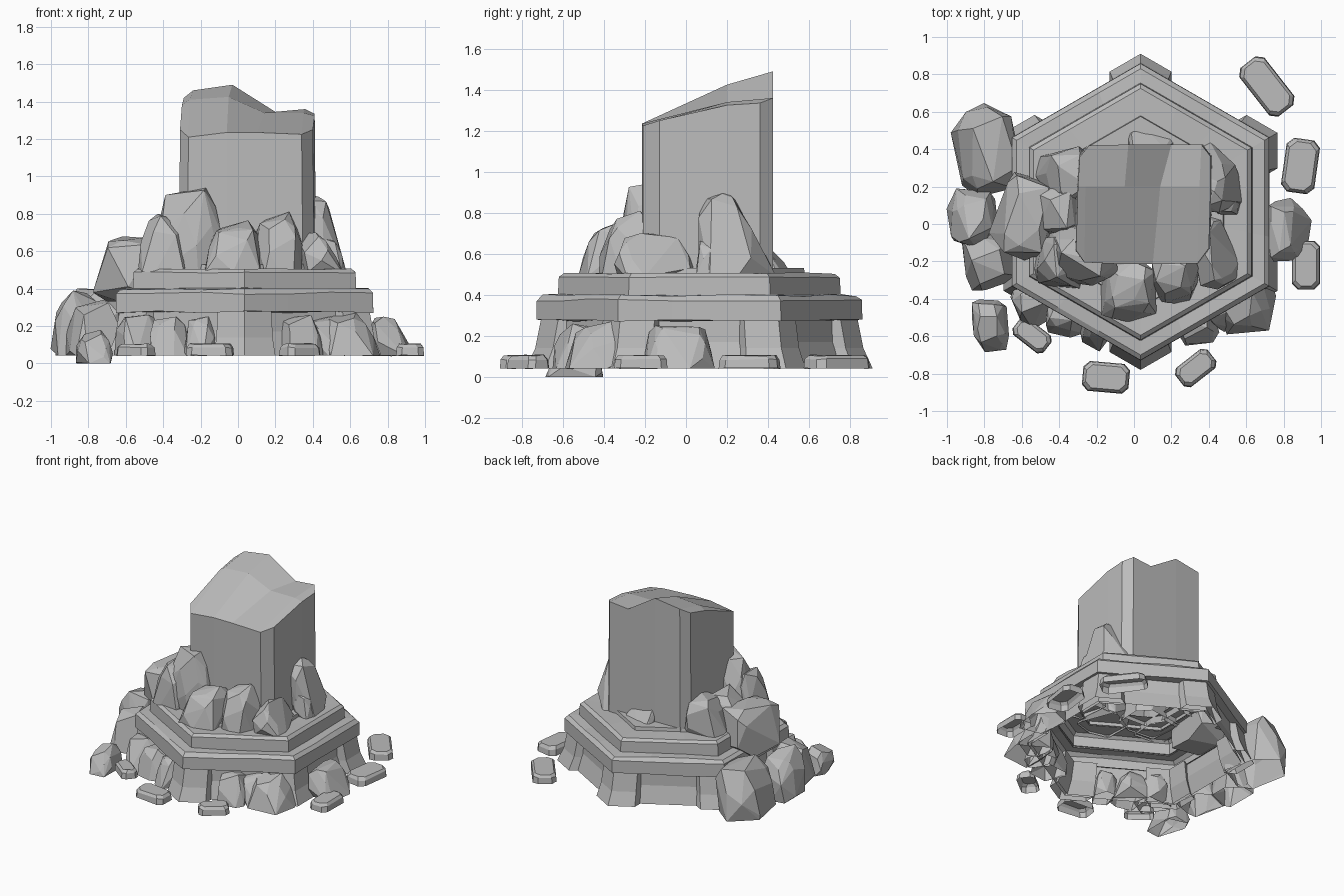
import bpy
import bmesh
import math
import random
from mathutils import Vector, Matrix

cube = bpy.data.objects.get("Cube")
if cube:
    bpy.data.objects.remove(cube, do_unlink=True)

CENTRE = Vector((0.035, 0.065, 0))
GROUND = 0.042
rng = random.Random(5)

stone = bpy.data.materials.new("grey stone")
stone.use_nodes = True
GREY = (0.5, 0.5, 0.5, 1)
stone.diffuse_color = GREY
stone.node_tree.nodes["Principled BSDF"].inputs["Base Color"].default_value = GREY


def finish(name, bm):
    mesh = bpy.data.meshes.new(name)
    bm.to_mesh(mesh)
    bm.free()
    mesh.materials.append(stone)
    obj = bpy.data.objects.new(name, mesh)
    bpy.context.collection.objects.link(obj)
    return obj


def loft(name, rings, cap_end=False):
    """Skin a list of equally long clockwise loops, from the bottom up."""
    bm = bmesh.new()
    rows = [[bm.verts.new(p) for p in ring] for ring in rings]
    for a, b in zip(rows, rows[1:]):
        for i in range(len(a)):
            j = (i + 1) % len(a)
            bm.faces.new((a[j], a[i], b[i], b[j]))
    if cap_end:
        bm.faces.new(rows[-1][::-1])
    return finish(name, bm)


def hex_ring(radius, z, wobble=0.0, parts=3):
    """Hexagon with a corner towards the back, each side split in parts."""
    corners = [Vector((math.sin(k * math.pi / 3), math.cos(k * math.pi / 3), 0)) * radius
               for k in range(6)]
    points = []
    for k in range(6):
        for s in range(parts):
            p = corners[k].lerp(corners[(k + 1) % 6], s / parts) + CENTRE
            p.z = z + rng.uniform(-wobble, wobble)
            points.append(p)
    return points


def hex_shell(name, profile, wobble):
    return loft(name, [hex_ring(r, z, wobble) for r, z in profile])


def boulder(name, x, y, low, high, width, depth, turn=0, lean=(0, 0),
            boxy=0.57, count=24, seated=True):
    """Faceted convex stone; a seated one is widest at its open, flat base."""
    lowest = -0.35 if seated else -1
    pts = []
    for i in range(count):
        h = 1 - (1 - lowest) * (i + 0.5) / count
        a = i * 2.39996 + rng.uniform(-0.4, 0.4)
        r = math.sqrt(1 - h * h)
        p = Vector((r * math.cos(a), r * math.sin(a), max(h, 0) if seated else h))
        grow = 1 + rng.uniform(-0.1, 0.1)
        pts.append(Vector([math.copysign(abs(c) ** boxy, c) * grow for c in p]))
    # stretch the stone to its exact box, then lean the top over
    for k, (start, end) in enumerate(((-width, width), (-depth, depth), (0, high - low))):
        lo, hi = min(p[k] for p in pts), max(p[k] for p in pts)
        for p in pts:
            p[k] = start + (end - start) * (p[k] - lo) / (hi - lo)
    for p in pts:
        t = p.z / (high - low)
        p.x = p.x * (1 - abs(lean[0]) * t) + lean[0] * width * t
        p.y = p.y * (1 - abs(lean[1]) * t) + lean[1] * depth * t
    bm = bmesh.new()
    matrix = Matrix.Translation((x, y, low)) @ Matrix.Rotation(math.radians(turn), 4, 'Z')
    for p in pts:
        bm.verts.new(matrix @ p)
    bmesh.ops.convex_hull(bm, input=bm.verts)
    loose = [v for v in bm.verts if not v.link_faces]
    bmesh.ops.delete(bm, geom=loose, context='VERTS')
    bmesh.ops.recalc_face_normals(bm, faces=bm.faces)
    bmesh.ops.dissolve_limit(bm, angle_limit=math.radians(9), verts=bm.verts, edges=bm.edges)
    if seated:
        bm.normal_update()
        base = [f for f in bm.faces if f.normal.z < -0.95]
        bmesh.ops.delete(bm, geom=base, context='FACES')
    return finish(name, bm)


# Stepped hexagonal plinth, a hollow shell
hex_shell("foot_wall", [(0.78, GROUND), (0.735, 0.17), (0.73, 0.28)], 0)
hex_shell("lower_tier", [(0.72, 0.275), (0.795, 0.275), (0.793, 0.375), (0.765, 0.398),
                         (0.68, 0.4)], 0.006)
hex_shell("upper_tier", [(0.69, 0.395), (0.685, 0.485), (0.66, 0.505), (0.505, 0.505)], 0.004)
hex_shell("top_step", [(0.515, 0.5), (0.51, 0.53), (0.36, 0.53)], 0.002)

# Angled buttress on each corner
for k in range(6):
    spin = Matrix.Translation(CENTRE) @ Matrix.Rotation(-k * math.pi / 3, 4, 'Z')
    rings = []
    for r, w, z in ((0.845, 0.165, GROUND), (0.8, 0.15, 0.14), (0.772, 0.145, 0.28)):
        drop, inner = w * 0.577, 0.09
        outline = ((0, r), (w, r - drop), (w, r - drop - inner), (0, r - inner),
                   (-w, r - drop - inner), (-w, r - drop))
        rings.append([spin @ Vector((x, y, z)) for x, y in outline])
    loft(f"buttress_{k + 1}", rings)

# Broken pillar: the slanted top is a grid of three rows from front to back
front = [(-0.31, -0.14, 1.25), (-0.265, -0.205, 1.21), (-0.06, -0.215, 1.235),
         (0.1, -0.215, 1.235), (0.34, -0.21, 1.225), (0.4, -0.13, 1.25)]
middle = [(-0.3, 0.2, 1.38), (-0.26, 0.2, 1.41), (-0.05, 0.2, 1.425),
          (0.14, 0.2, 1.34), (0.35, 0.2, 1.34), (0.41, 0.2, 1.325)]
back = [(-0.29, 0.36, 1.42), (-0.24, 0.42, 1.46), (-0.03, 0.425, 1.49),
        (0.2, 0.425, 1.345), (0.36, 0.425, 1.36), (0.41, 0.36, 1.335)]
bm = bmesh.new()
grid = [[bm.verts.new(p) for p in row] for row in (front, middle, back)]
for a, b in zip(grid, grid[1:]):
    for i in range(len(a) - 1):
        bm.faces.new((a[i], a[i + 1], b[i + 1], b[i]))
rim = grid[0] + [grid[1][-1]] + grid[2][::-1] + [grid[1][0]]
foot = [bm.verts.new((v.co.x * 1.02, v.co.y, 0.5)) for v in rim]
for i in range(len(rim)):
    j = (i + 1) % len(rim)
    bm.faces.new((rim[j], rim[i], foot[i], foot[j]))
finish("broken_pillar", bm)

# Boulders heaped around the pillar: x, y, height, half width, half depth, turn, lean
upper = [
    (-0.28, -0.16, 0.94, 0.2, 0.17, 0, (0.15, 0)),
    (-0.4, -0.2, 0.8, 0.15, 0.15, 0, (0.2, 0.1)),
    (-0.03, -0.36, 0.765, 0.15, 0.18, 0, (0.1, 0.3)),
    (0.22, -0.29, 0.81, 0.125, 0.15, 0, (0, 0.2)),
    (0.43, -0.14, 0.7, 0.12, 0.21, 10, (-0.5, -0.1)),
    (0.5, 0.14, 0.67, 0.08, 0.09, 0, (-0.3, -0.4)),
    (0.45, 0.25, 0.9, 0.13, 0.19, 0, (-0.4, -0.5)),
    (-0.37, 0.26, 0.76, 0.16, 0.14, 20, (0.3, 0)),
    (-0.43, 0.08, 0.74, 0.14, 0.14, 0, (0.3, 0)),
    (0.1, 0.41, 0.66, 0.14, 0.1, -10, (-0.3, -0.6)),
]
for i, (x, y, top, w, d, turn, lean) in enumerate(upper):
    boulder(f"upper_boulder_{i + 1}", x, y, 0.49, top, w, d, turn, lean)

# Large boulder lodged against the tiers
boulder("lodged_boulder", -0.6, 0.04, 0.33, 0.68, 0.175, 0.23, -8, (0.25, 0), seated=False)

# Boulders leaning against the foot
lower = [
    (-0.79, 0.4, 0.4, 0.175, 0.245, 10, (0.1, 0)),
    (-0.87, 0.03, 0.39, 0.135, 0.16, 0, (0.1, 0)),
    (-0.78, -0.2, 0.34, 0.14, 0.15, 15, (0.2, 0.1)),
    (-0.53, -0.42, 0.26, 0.12, 0.12, 30, (0.1, 0.3)),
    (-0.36, -0.49, 0.25, 0.11, 0.13, 0, (0, 0.3)),
    (-0.2, -0.57, 0.25, 0.08, 0.1, -20, (0, 0.3)),
    (0.33, -0.55, 0.26, 0.11, 0.11, 20, (0, 0.3)),
    (0.47, -0.46, 0.25, 0.1, 0.12, 30, (0, 0.3)),
    (0.61, -0.42, 0.27, 0.15, 0.17, 0, (-0.2, 0.2)),
    (0.82, -0.03, 0.25, 0.13, 0.17, 0, (-0.4, -0.1)),
]
for i, (x, y, top, w, d, turn, lean) in enumerate(lower):
    boulder(f"lower_boulder_{i + 1}", x, y, GROUND, top, w, d, turn, lean)
boulder("loose_boulder", -0.765, -0.54, 0, 0.18, 0.1, 0.145, 10, (0, 0.15), boxy=0.75)

# Flat chamfered slabs scattered on the ground: x, y, half width, half depth, turn
slabs = [
    (-0.15, -0.82, 0.125, 0.08, -5),
    (0.33, -0.77, 0.11, 0.065, 38),
    (0.92, -0.22, 0.075, 0.13, 0),
    (0.89, 0.31, 0.09, 0.145, -8),
    (0.71, 0.735, 0.085, 0.165, 38),
    (-0.545, -0.595, 0.105, 0.06, -38),
]
for i, (x, y, w, d, turn) in enumerate(slabs):
    spin = Matrix.Translation((x, y, 0)) @ Matrix.Rotation(math.radians(turn), 4, 'Z')
    cut = 0.4 * min(w, d)
    rings = []
    for inset, z in ((0, GROUND), (0.004, 0.085), (0.018, 0.105)):
        a, b = w - inset, d - inset
        outline = ((a, b - cut), (a, cut - b), (a - cut, -b), (cut - a, -b),
                   (-a, cut - b), (-a, b - cut), (cut - a, b), (a - cut, b))
        rings.append([spin @ Vector((px, py, z + rng.uniform(-0.004, 0.004)))
                      for px, py in outline])
    loft(f"slab_{i + 1}", rings, cap_end=True)
